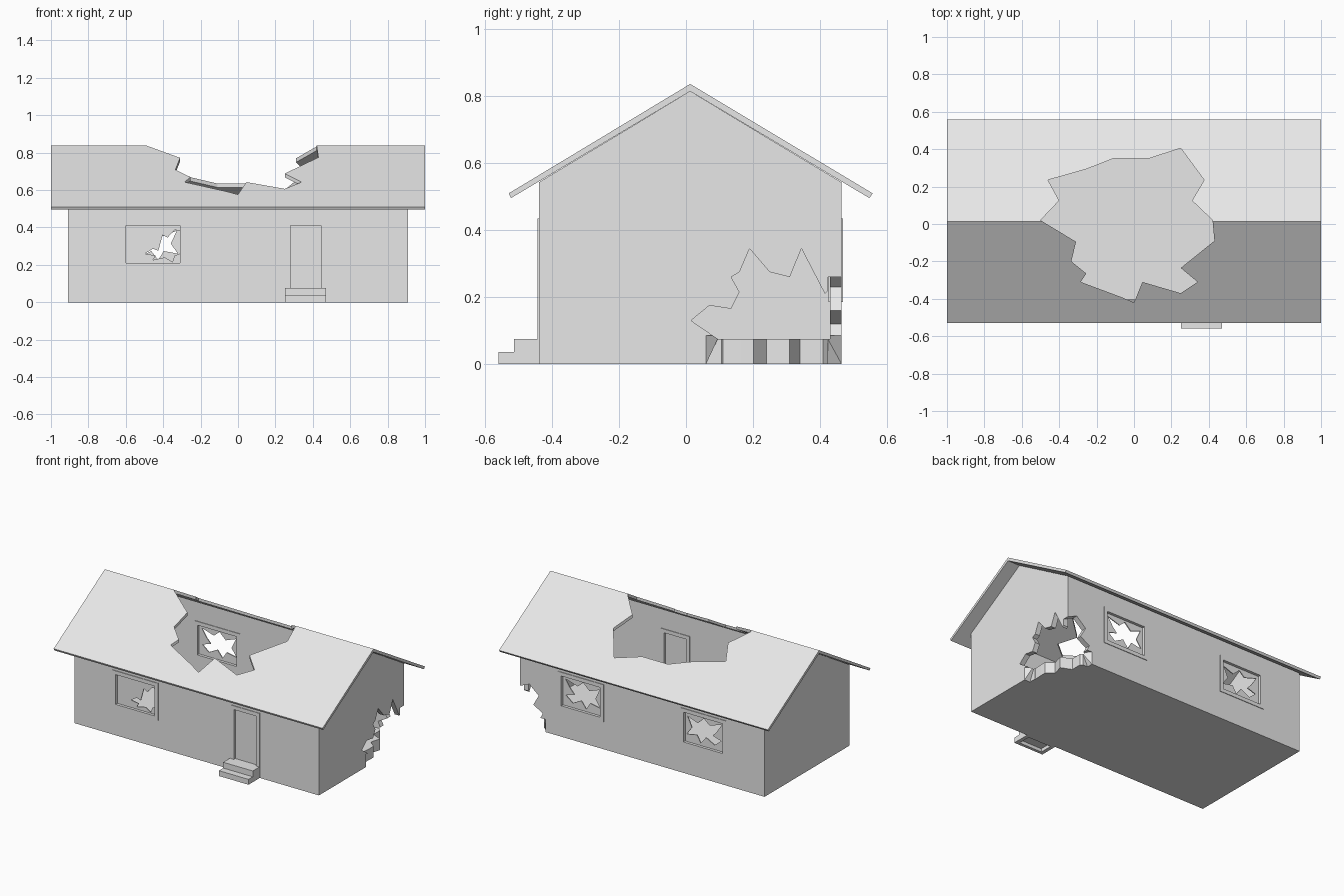
import bpy, bmesh
from mathutils import Vector

if "Cube" in bpy.data.objects:
    bpy.data.objects.remove(bpy.data.objects["Cube"])

grey = bpy.data.materials.new("plain_grey")
grey.diffuse_color = (0.8, 0.8, 0.8, 1)
grey.use_nodes = True
grey.node_tree.nodes["Principled BSDF"].inputs["Base Color"].default_value = grey.diffuse_color


def prism(name, pts, lo, hi, axis):
    """Extrude a 2D outline along axis; pts are the two other coordinates in x,y,z order."""
    bm = bmesh.new()

    def put(p, d):
        c = list(p)
        c.insert("xyz".index(axis), d)
        return bm.verts.new(Vector(c))
    a = [put(p, lo) for p in pts]
    b = [put(p, hi) for p in pts]
    bm.faces.new(a)
    bm.faces.new(b[::-1])
    for i in range(len(pts)):
        j = (i + 1) % len(pts)
        bm.faces.new((a[j], a[i], b[i], b[j]))
    bmesh.ops.recalc_face_normals(bm, faces=bm.faces)
    me = bpy.data.meshes.new(name)
    bm.to_mesh(me)
    bm.free()
    me.materials.append(grey)
    ob = bpy.data.objects.new(name, me)
    bpy.context.collection.objects.link(ob)
    return ob


def box(name, x0, x1, y0, y1, z0, z1):
    return prism(name, [(x0, z0), (x1, z0), (x1, z1), (x0, z1)], y0, y1, "y")


def cut(ob, cutter):
    cutter.hide_render = True
    m = ob.modifiers.new("cut", "BOOLEAN")
    m.operation, m.solver, m.object = "DIFFERENCE", "EXACT", cutter
    bpy.context.view_layer.objects.active = ob
    bpy.ops.object.modifier_apply(modifier=m.name)
    bpy.data.objects.remove(cutter)


RIDGE_Y, W = 0.0125, 0.035      # ridge position, wall thickness
FRONT, BACK = -0.44, 0.465

# hollow house body: walls, gables and floor slab
body = prism("house_walls", [(FRONT, 0), (BACK, 0), (BACK, 0.543), (RIDGE_Y, 0.815), (FRONT, 0.543)],
             -0.91, 0.91, "x")
cut(body, box("c", -0.91 + W, 0.91 - W, FRONT + W, BACK - W, 0.075, 1))

# blasted corner: gable hole, back wall hole, broken floor
gable_hole = [(0.06, -0.1), (0.06, 0), (0.095, 0.075), (0.015, 0.13), (0.07, 0.175), (0.135, 0.165),
              (0.16, 0.215), (0.135, 0.26), (0.16, 0.275), (0.19, 0.345), (0.25, 0.275), (0.31, 0.26),
              (0.345, 0.345), (0.415, 0.21), (0.465, 0.26), (0.55, 0.27), (0.55, -0.1)]
cut(body, prism("c", gable_hole, 0.868, 1.1, "x"))
back_hole = [(0.72, -0.1), (0.72, 0), (0.76, 0.08), (0.74, 0.12), (0.81, 0.16), (0.77, 0.23),
             (0.84, 0.29), (0.91, 0.26), (1.05, 0.25), (1.05, -0.1)]
cut(body, prism("c", back_hole, 0.424, 0.7, "y"))
floor_hole = [(1.05, 0.06), (0.91, 0.06), (0.865, 0.11), (0.87, 0.2), (0.82, 0.24), (0.84, 0.31),
              (0.77, 0.34), (0.77, 0.41), (0.72, 0.465), (0.72, 0.6), (1.05, 0.6)]
cut(body, prism("c", floor_hole, -0.12, 0.085, "z"))

# roof with jagged hole
roof = prism("roof", [(-0.53, 0.51), (RIDGE_Y, 0.837), (0.558, 0.51), (0.548, 0.496),
                      (RIDGE_Y, 0.815), (-0.523, 0.496)], -1, 1, "x")
roof_hole = [(-0.5, 0.02), (-0.4, 0.125), (-0.46, 0.235), (-0.25, 0.295), (-0.11, 0.35), (0.08, 0.35),
             (0.25, 0.405), (0.375, 0.235), (0.31, 0.125), (0.42, 0.02), (0.43, -0.09), (0.25, -0.235),
             (0.34, -0.31), (0.25, -0.37), (0.045, -0.31), (0, -0.42), (-0.07, -0.39), (-0.285, -0.31),
             (-0.255, -0.265), (-0.335, -0.2), (-0.31, -0.095)]
cut(roof, prism("c", roof_hole, 0.3, 1.2, "z"))


def opening(name, x0, x1, z0, z1, y_in, sill=0.025):
    """Cut an opening in the wall and line it with a slightly proud frame."""
    b, y0, y1 = 0.025, y_in - 0.004, y_in + W + 0.004
    cut(body, box("c", x0 - 0.01, x1 + 0.01, y0 - 0.02, y1 + 0.02, z0 - min(sill, 0.01), z1 + 0.01))
    frame = box(name + "_frame", x0 - b, x1 + b, y0, y1, z0 - sill, z1 + b)
    cut(frame, box("c", x0, x1, y0 - 0.1, y1 + 0.1, z0 - (0 if sill else 0.1), z1))


def window(name, x0, y_in, hole, mirror=False):
    w, z0, h = 0.29, 0.21, 0.2
    opening(name, x0, x0 + w, z0, z0 + h, y_in)
    mid = y_in + W / 2
    glass = box(name + "_broken_glass", x0 - 0.002, x0 + w + 0.002, mid - 0.003, mid + 0.003,
                z0 - 0.002, z0 + h + 0.002)
    pts = [(x0 + w * (1 - u if mirror else u), z0 + h * v) for u, v in hole]
    cut(glass, prism("c", pts, mid - 0.1, mid + 0.1, "y"))


# windows with broken panes
corner_break = [(0.35, 0.25), (0.5, 0.38), (0.6, 0.33), (0.68, 0.75), (0.77, 0.68), (0.9, 0.88),
                (1.1, 0.85), (1.1, 0.3), (0.9, 0.2), (0.86, 0.03), (0.72, 0.15), (0.5, 0.08), (0.55, 0.2)]
star_break = [(0.08, 0.35), (0.3, 0.45), (0.2, 0.6), (0.06, 0.9), (0.38, 0.76), (0.52, 0.94),
              (0.68, 0.72), (0.94, 0.86), (0.83, 0.52), (0.96, 0.25), (0.7, 0.32), (0.6, 0.08),
              (0.47, 0.32), (0.25, 0.15)]
window("front_window", -0.6, FRONT, corner_break)
window("back_window_left", -0.6, BACK - W, star_break)
window("back_window_right", 0.31, BACK - W, star_break, True)

# front door
opening("door", 0.28, 0.445, 0.075, 0.41, FRONT, 0)
box("door_panel", 0.278, 0.447, FRONT + 0.012, FRONT + 0.024, 0.075, 0.412)

# entrance steps, hollow below
steps = prism("front_steps", [(-0.56, 0), (FRONT, 0), (FRONT, 0.075), (-0.514, 0.075),
                              (-0.514, 0.036), (-0.56, 0.036)], 0.25, 0.47, "x")
cut(steps, box("c", 0.275, 0.445, -0.54, FRONT - 0.015, -0.1, 0.022))
